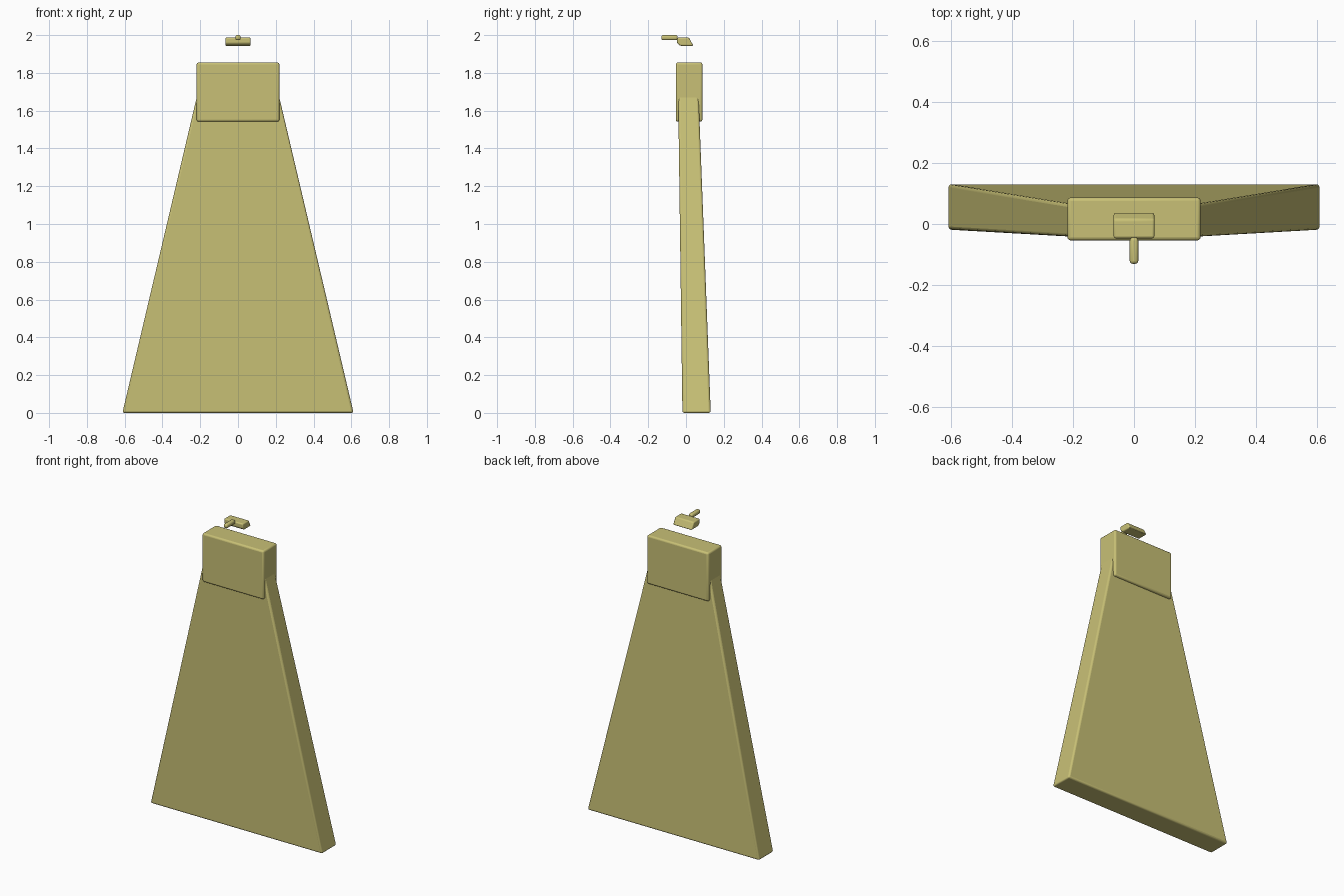
import bpy, bmesh, math

if "Cube" in bpy.data.objects:
    bpy.data.objects.remove(bpy.data.objects["Cube"])

mat = bpy.data.materials.new("khaki")
mat.diffuse_color = (0.58, 0.53, 0.18, 1)
mat.use_nodes = True
mat.node_tree.nodes["Principled BSDF"].inputs["Base Color"].default_value = mat.diffuse_color


def finish(name, bm, bevel, segments=3):
    bmesh.ops.recalc_face_normals(bm, faces=bm.faces[:])
    me = bpy.data.meshes.new(name)
    bm.to_mesh(me)
    bm.free()
    ob = bpy.data.objects.new(name, me)
    bpy.context.collection.objects.link(ob)
    me.materials.append(mat)
    mod = ob.modifiers.new("rounded_edges", 'BEVEL')
    mod.width = bevel
    mod.segments = segments
    mod.limit_method = 'NONE'
    bpy.ops.object.select_all(action='DESELECT')
    ob.select_set(True)
    bpy.context.view_layer.objects.active = ob
    bpy.ops.object.shade_smooth_by_angle(angle=math.radians(35))
    return ob


def loft(name, lower, upper, bevel):
    """Box between two rectangles, each given as (half_x, y0, y1, z)."""
    bm = bmesh.new()
    rings = []
    for hx, y0, y1, z in (lower, upper):
        rings.append([bm.verts.new((x, y, z)) for x, y in
                      ((-hx, y0), (hx, y0), (hx, y1), (-hx, y1))])
    a, b = rings
    bm.faces.new(a)
    bm.faces.new(b)
    for i in range(4):
        j = (i + 1) % 4
        bm.faces.new((a[i], a[j], b[j], b[i]))
    return finish(name, bm, bevel)


def extrude_x(name, profile, hx, bevel):
    """Side profile of (y, z) points extruded across x."""
    bm = bmesh.new()
    face = bm.faces.new([bm.verts.new((-hx, y, z)) for y, z in profile])
    geom = bmesh.ops.extrude_face_region(bm, geom=[face])["geom"]
    verts = [g for g in geom if isinstance(g, bmesh.types.BMVert)]
    bmesh.ops.translate(bm, verts=verts, vec=(2 * hx, 0, 0))
    return finish(name, bm, bevel)


# Wide slab tapering up into the collar
loft("tapered_panel", (0.612, -0.019, 0.131, 0.0),
     (0.207, -0.042, 0.065, 1.72), 0.011)

# Block around the narrow end
loft("collar_block", (0.219, -0.054, 0.087, 1.542),
     (0.219, -0.054, 0.087, 1.855), 0.011)

# Small floating cap with sloping ends
extrude_x("small_cap", [(-0.047, 1.987), (0.016, 1.987), (0.039, 1.943),
                        (-0.03, 1.943), (-0.047, 1.957)], 0.067, 0.007)

# Thin rounded peg in front of the cap
loft("front_peg", (0.014, -0.131, -0.044, 1.973),
     (0.014, -0.131, -0.044, 2.0), 0.010)
